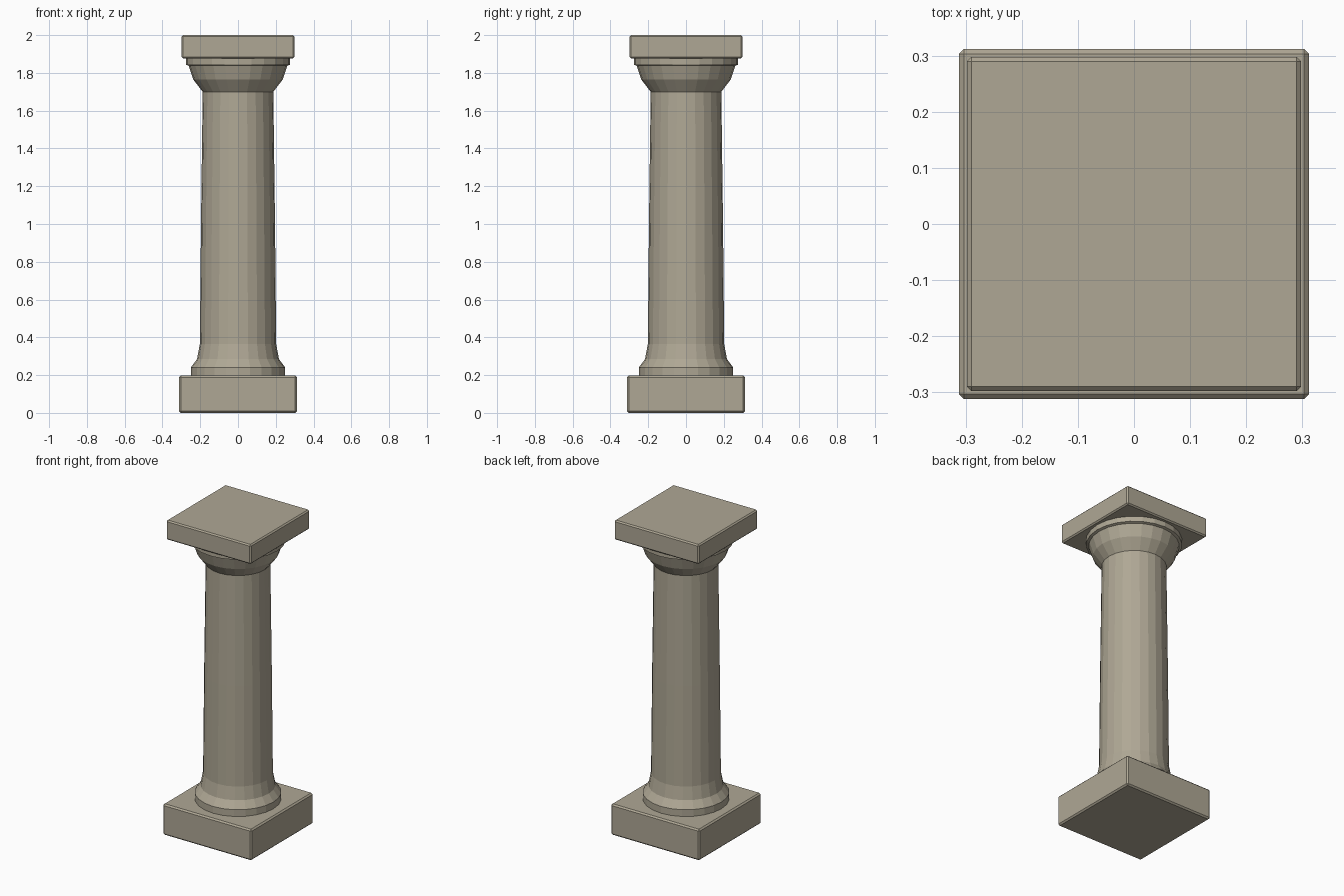
import bpy, bmesh, math
from mathutils import Matrix

if "Cube" in bpy.data.objects:
    bpy.data.objects.remove(bpy.data.objects["Cube"])

SIDES = 24
stone = bpy.data.materials.new("stone")
stone.diffuse_color = (0.43, 0.39, 0.30, 1)
stone.use_nodes = True
stone.node_tree.nodes["Principled BSDF"].inputs["Base Color"].default_value = stone.diffuse_color


def add_object(name, bm):
    bmesh.ops.recalc_face_normals(bm, faces=bm.faces)
    mesh = bpy.data.meshes.new(name)
    bm.to_mesh(mesh)
    bm.free()
    mesh.materials.append(stone)
    obj = bpy.data.objects.new(name, mesh)
    bpy.context.collection.objects.link(obj)
    return obj


def slab(name, half, z0, z1, chamfer):
    """Square block with chamfered edges."""
    bm = bmesh.new()
    bmesh.ops.create_cube(bm, size=1, matrix=Matrix.Translation((0, 0, (z0 + z1) / 2))
                          @ Matrix.Diagonal((2 * half, 2 * half, z1 - z0, 1)))
    bmesh.ops.bevel(bm, geom=bm.edges[:], offset=chamfer, segments=1, affect='EDGES')
    return add_object(name, bm)


def turned(name, profile):
    """Faceted round part from (radius, height) points, capped at both ends."""
    bm = bmesh.new()
    rings = [[bm.verts.new((r * math.cos(a), r * math.sin(a), z))
              for a in (2 * math.pi * i / SIDES for i in range(SIDES))]
             for r, z in profile]
    for low, high in zip(rings, rings[1:]):
        for i in range(SIDES):
            j = (i + 1) % SIDES
            bm.faces.new((low[i], low[j], high[j], high[i]))
    bm.faces.new(rings[0])
    bm.faces.new(rings[-1])
    return add_object(name, bm)


# Square blocks at foot and head
slab("plinth", 0.312, 0.0, 0.197, 0.009)
slab("abacus", 0.298, 1.876, 2.0, 0.008)

# Round column: base moulding, tapering shaft, flared capital
turned("column", [
    (0.25, 0.19), (0.25, 0.24), (0.217, 0.285), (0.202, 0.365),
    (0.196, 1.0), (0.187, 1.70),
    (0.237, 1.765), (0.261, 1.838), (0.276, 1.843), (0.276, 1.88)])
